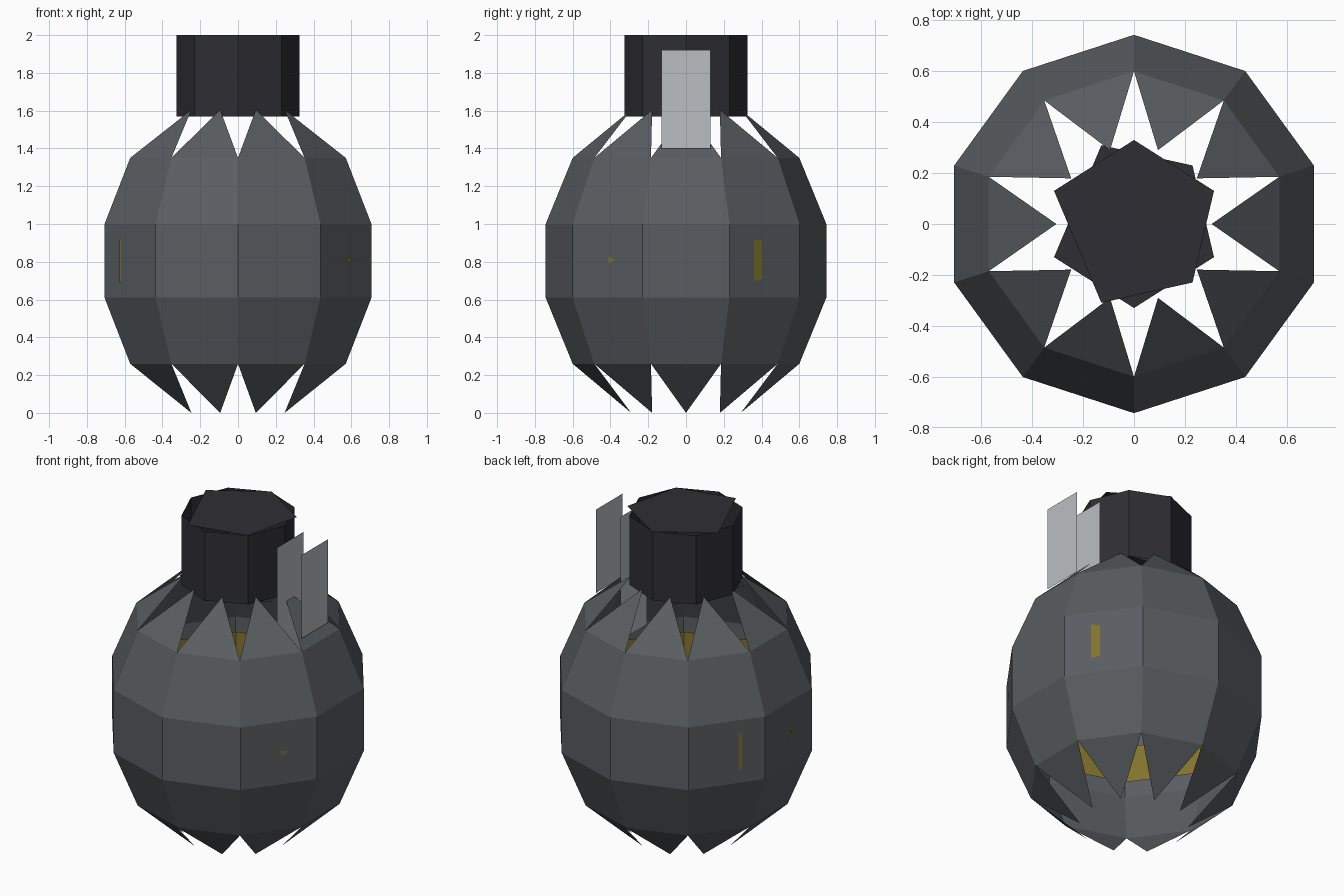
import bpy
from math import cos, sin, radians

if "Cube" in bpy.data.objects:
    bpy.data.objects.remove(bpy.data.objects["Cube"])


def material(name, rgb):
    m = bpy.data.materials.new(name)
    m.diffuse_color = (*rgb, 1)
    m.use_nodes = True
    m.node_tree.nodes["Principled BSDF"].inputs["Base Color"].default_value = m.diffuse_color
    return m


SHELL = material("dark_slate", (0.10, 0.11, 0.12))
CAP = material("near_black", (0.028, 0.028, 0.034))
YELLOW = material("dull_yellow", (0.22, 0.17, 0.025))
STEEL = material("steel", (0.5, 0.52, 0.54))


def make(name, verts, faces, mat):
    me = bpy.data.meshes.new(name)
    me.from_pydata(verts, [], faces)
    me.materials.append(mat)
    ob = bpy.data.objects.new(name, me)
    bpy.context.collection.objects.link(ob)
    return ob


def polar(r, deg, z):
    return (r * cos(radians(deg)), r * sin(radians(deg)), z)


def tube(levels, n, start):
    """Open stack of n-sided rings given as (radius, z)."""
    v = [polar(r, start + 360 * i / n, z) for r, z in levels for i in range(n)]
    f = [(k * n + i, k * n + (i + 1) % n, (k + 1) * n + (i + 1) % n, (k + 1) * n + i)
         for k in range(len(levels) - 1) for i in range(n)]
    return v, f


# Ten-sided shell with pointed petals at both ends
N = 10
v, f = tube([(0.60, 0.26), (0.743, 0.61), (0.743, 1.0), (0.60, 1.35)], N, 90)
for i in range(N):
    j = (i + 1) % N
    mid = 90 + 36 * (i + 0.5)
    v += [polar(0.305, mid, 0.0), polar(0.305, mid, 1.605)]
    f += [(j, i, len(v) - 2), (3 * N + i, 3 * N + j, len(v) - 1)]
make("body_shell", v, f, SHELL)

# Octagonal neck wall with mismatched five-sided lids
v, f = tube([(0.325, 1.57), (0.325, 2.0)], 8, 0)
make("neck_wall", v, f, CAP)
lid = [(0.33, 90), (0.34, 157.5), (0.335, 247.5), (0.325, 315), (0.34, 382.5)]
make("neck_top", [polar(r, a, 2.0) for r, a in lid], [range(5)], CAP)
make("neck_bottom", [polar(r, -a, 1.57) for r, a in lid], [range(5)], CAP)


# Two parallel lever plates on the right side
def plate(name, x, z0, z1):
    make(name, [(x, -0.13, z0), (x, 0.13, z0), (x, 0.13, z1), (x, -0.13, z1)],
         [(0, 1, 2, 3)], STEEL)


plate("lever_inner", 0.36, 1.15, 1.92)
plate("lever_outer", 0.53, 1.40, 1.92)

# Yellow band inside the shell
v, f = tube([(0.71, 0.69), (0.71, 0.92)], N, 90)
make("inner_band", v, f, YELLOW)


# Slivers of the band that break through the shell faces
def sliver(name, deg, pts):
    a, d = radians(deg), 0.713
    make(name, [(d * cos(a) - t * sin(a), d * sin(a) + t * cos(a), z) for t, z in pts],
         [range(len(pts))], YELLOW)


sliver("band_sliver_right", 36, [(-0.072, 0.70), (-0.02, 0.71), (-0.02, 0.91), (-0.072, 0.92)])
for side, deg in ((1, 144), (-1, 216)):
    sliver("band_sliver_left", deg, [(side * t, z) for t, z in
           ((0.072, 0.69), (0.088, 0.69), (0.088, 0.92), (0.072, 0.92))])
sliver("band_tip_right", -36, [(0.01, 0.79), (0.055, 0.81), (0.01, 0.83)])
sliver("band_tip_left", 180, [(-0.02, 0.79), (0.03, 0.81), (-0.02, 0.83)])
